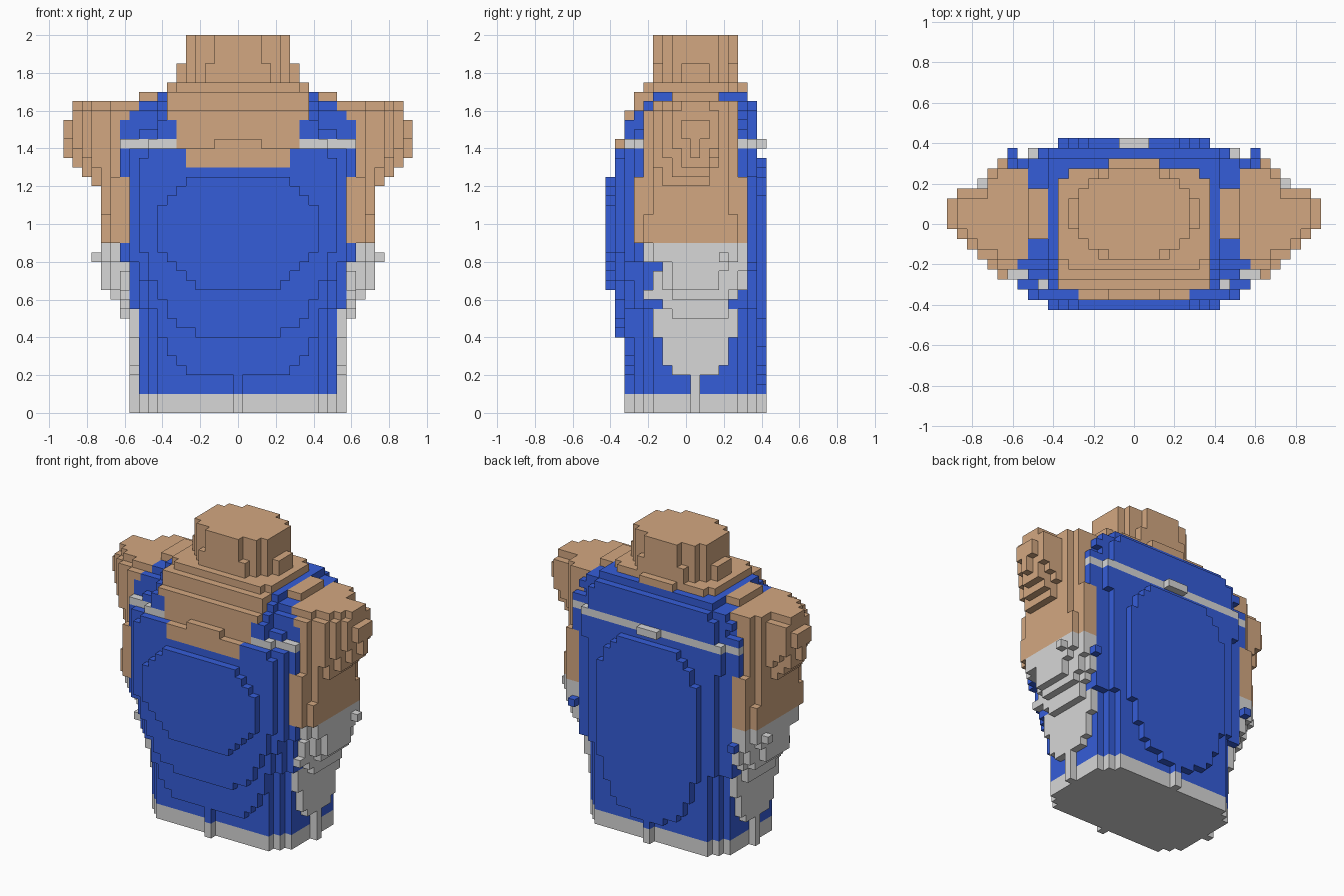
import bpy
import bmesh
from mathutils import Vector

cube = bpy.data.objects.get("Cube")
if cube:
    bpy.data.objects.remove(cube)

S = 0.05        # edge of one block
blocks = {}     # (i, j, k) -> part name


def block(part, x, y, z):
    """Fill a block region on both sides of x = 0 (x is a distance range)."""
    for i in range(-18, 19):
        if not x[0] < abs(i * S) + 0.001 < x[1]:
            continue
        for j in range(-8, 9):
            if not y[0] < j * S < y[1]:
                continue
            for k in range(40):
                if z[0] < (k + 0.5) * S < z[1]:
                    blocks[i, j, k] = part


def layer(part, z0, z1, steps, inner=0.0):
    """Horizontal layer with stepped corners: steps are (half width, front, back)."""
    for half, front, back in steps:
        block(part, (inner, half), (front, back), (z0, z1))


def plate(part, y0, y1, rows):
    """Upright plate with stepped outline: rows are (half width, bottom, top)."""
    for half, bottom, top in rows:
        block(part, (0, half), (y0, y1), (bottom, top))


# Shirt body, widening upwards
layer("shirt", 0.1, 1.4, [(.425, -.275, .375), (.475, -.225, .325), (.525, -.175, .275)])
layer("shirt", 0.55, 1.4, [(.475, -.275, .375), (.525, -.275, .325), (.575, -.225, .325)])
layer("shirt", 0.8, 0.9, [(.625, -.275, .275)])
layer("shirt", 1.25, 1.4, [(.525, -.275, .375), (.625, -.275, .325)])

# Belly, three stepped plates
plate("shirt", -.325, -.275, [(.275, .2, 1.4), (.325, .25, 1.4), (.375, .3, 1.4),
                              (.425, .4, 1.4), (.475, .55, 1.4), (.525, .7, 1.4), (.575, .8, 1.4)])
plate("shirt", -.375, -.325, [(.225, .4, 1.4), (.325, .45, 1.4), (.375, .5, 1.4),
                              (.425, .6, 1.4), (.475, .7, 1.4), (.525, .85, 1.35)])
plate("shirt", -.425, -.375, [(.225, .65, 1.25), (.275, .7, 1.25), (.325, .75, 1.2),
                              (.375, .8, 1.15), (.425, .85, 1.1)])

# Back plate
plate("shirt", .375, .425, [(.125, .15, 1.35), (.225, .2, 1.35), (.275, .25, 1.3),
                            (.325, .35, 1.25), (.375, .5, 1.15)])

# Shirt shoulders
layer("shirt", 1.45, 1.5, [(.425, -.325, .375), (.475, -.275, .375), (.525, -.275, .325),
                           (.625, -.225, .325)])
layer("shirt", 1.5, 1.55, [(.425, -.325, .375), (.475, -.225, .375), (.525, -.225, .325),
                           (.625, -.225, .275)])
layer("shirt", 1.55, 1.6, [(.425, -.275, .375), (.475, -.225, .375), (.575, -.225, .325)])
layer("shirt", 1.6, 1.65, [(.425, -.225, .375), (.525, -.175, .325)])
layer("shirt", 1.65, 1.7, [(.425, -.175, .325)])

# Hem with a small tab on each side
layer("hem", 0, 0.1, [(.425, -.275, .375), (.475, -.225, .325),
                      (.525, -.175, .275), (.575, .025, .075)])
block("hem", (.525, .575), (.025, .075), (0, .2))
block("hem", (0, .025), (-.325, .425), (0, .1))
block("shirt", (0, .025), (-.325, .425), (.1, .2))

# Arms: shoulder, then bulges that narrow at top and bottom
layer("arms", 0.9, 1.05, [(.675, -.275, .325), (.725, -.225, .275)], .575)
layer("arms", 1.05, 1.25, [(.675, -.275, .325), (.725, -.175, .225)], .575)
layer("arms", 1.25, 1.6, [(.675, -.225, .275), (.725, -.175, .225)], .575)
layer("arms", 1.6, 1.65, [(.675, -.175, .275), (.725, -.125, .225)], .525)
block("arms", (.525, .625), (-.175, .275), (1.55, 1.6))
block("arms", (.425, .525), (-.075, .175), (1.65, 1.7))
for half, front, back, z0, z1 in [(.775, -.175, .175, 1.2, 1.65), (.825, -.125, .175, 1.25, 1.65),
                                  (.875, -.075, .175, 1.3, 1.65), (.925, -.025, .125, 1.35, 1.55)]:
    block("arms", (.675, half), (front, back), (z0 + .1, min(z1, 1.6)))
    block("arms", (.675, half), (front + .05, back - .05), (z0, z1))

# Chest stripe
layer("stripe", 1.4, 1.45, [(.475, -.325, .375), (.525, -.275, .375),
                            (.575, -.275, .325), (.075, -.325, .425)])
for y in [(-.275, -.175), (.275, .325)]:
    block("stripe", (.575, .625), y, (1.4, 1.45))
block("shirt", (.575, .625), (-.225, -.175), (1.45, 1.55))

# Bare chest and collar
for half, front, z0, z1 in [(.275, -.375, 1.3, 1.4), (.125, -.375, 1.4, 1.45),
                            (.325, -.325, 1.4, 1.55), (.375, -.325, 1.55, 1.6),
                            (.375, -.275, 1.6, 1.7)]:
    block("chest", (0, half), (front, .225), (z0, z1))
layer("chest", 1.7, 1.75, [(.325, -.225, .275), (.375, -.175, .225), (.125, -.225, .325)])

# Neck
layer("neck", 1.75, 1.85, [(.175, -.175, .275), (.225, -.125, .225),
                           (.275, -.075, .175), (.325, -.025, .125)])
layer("neck", 1.75, 2.0, [(.125, -.175, .275), (.225, -.125, .225), (.275, -.075, .175)])

# Side panels tapering down below the arms
layer("side_panels", .8, .9, [(.675, -.225, .325), (.725, -.175, .275)], .575)
layer("side_panels", .75, .8, [(.675, -.125, .325), (.725, -.075, .225)], .575)
layer("side_panels", .65, .75, [(.625, -.175, .325), (.675, -.125, .275), (.725, -.075, .175)], .575)
layer("side_panels", .6, .65, [(.625, -.225, .275), (.675, -.075, .225)], .575)
layer("side_panels", .55, .6, [(.625, -.125, .225)], .575)
layer("side_panels", .5, .55, [(.575, -.175, .275), (.625, -.075, .225)], .525)
layer("side_panels", .4, .5, [(.575, -.175, .275)], .525)
layer("side_panels", .25, .4, [(.575, -.125, .225)], .525)
layer("side_panels", .2, .25, [(.575, -.075, .175)], .525)
block("side_panels", (.725, .775), (.175, .225), (.8, .85))
block("shirt", (.575, .625), (.325, .375), (.75, .8))


def material(name, colour):
    mat = bpy.data.materials.new(name)
    mat.use_nodes = True
    mat.diffuse_color = (*colour, 1)
    mat.node_tree.nodes["Principled BSDF"].inputs["Base Color"].default_value = (*colour, 1)
    return mat


skin = material("tan_skin", (.65, .39, .22))
blue = material("royal_blue", (.036, .11, .69))
grey = material("light_grey", (.68, .68, .68))
parts = {"shirt": blue, "stripe": grey, "hem": grey, "side_panels": grey,
         "chest": skin, "neck": skin, "arms": skin}

DIRS = [Vector(d) for d in [(1, 0, 0), (-1, 0, 0), (0, 1, 0), (0, -1, 0), (0, 0, 1), (0, 0, -1)]]


def build(part, mat):
    """Skin the open sides of one part's blocks and merge the flat areas."""
    bm = bmesh.new()
    for cell, owner in blocks.items():
        if owner != part:
            continue
        centre = Vector((cell[0], cell[1], cell[2] + 0.5)) * S
        for d in DIRS:
            if tuple(int(c + e) for c, e in zip(cell, d)) in blocks:
                continue
            u = Vector((d.y, d.z, d.x))
            v = d.cross(u)
            bm.faces.new([bm.verts.new(centre + (d + a * u + b * v) * S / 2)
                          for a, b in ((-1, -1), (1, -1), (1, 1), (-1, 1))])
    bmesh.ops.remove_doubles(bm, verts=bm.verts, dist=0.001)
    bmesh.ops.dissolve_limit(bm, angle_limit=0.01, verts=bm.verts, edges=bm.edges)
    mesh = bpy.data.meshes.new(part)
    bm.to_mesh(mesh)
    bm.free()
    mesh.materials.append(mat)
    bpy.context.collection.objects.link(bpy.data.objects.new(part, mesh))


for part, mat in parts.items():
    build(part, mat)
